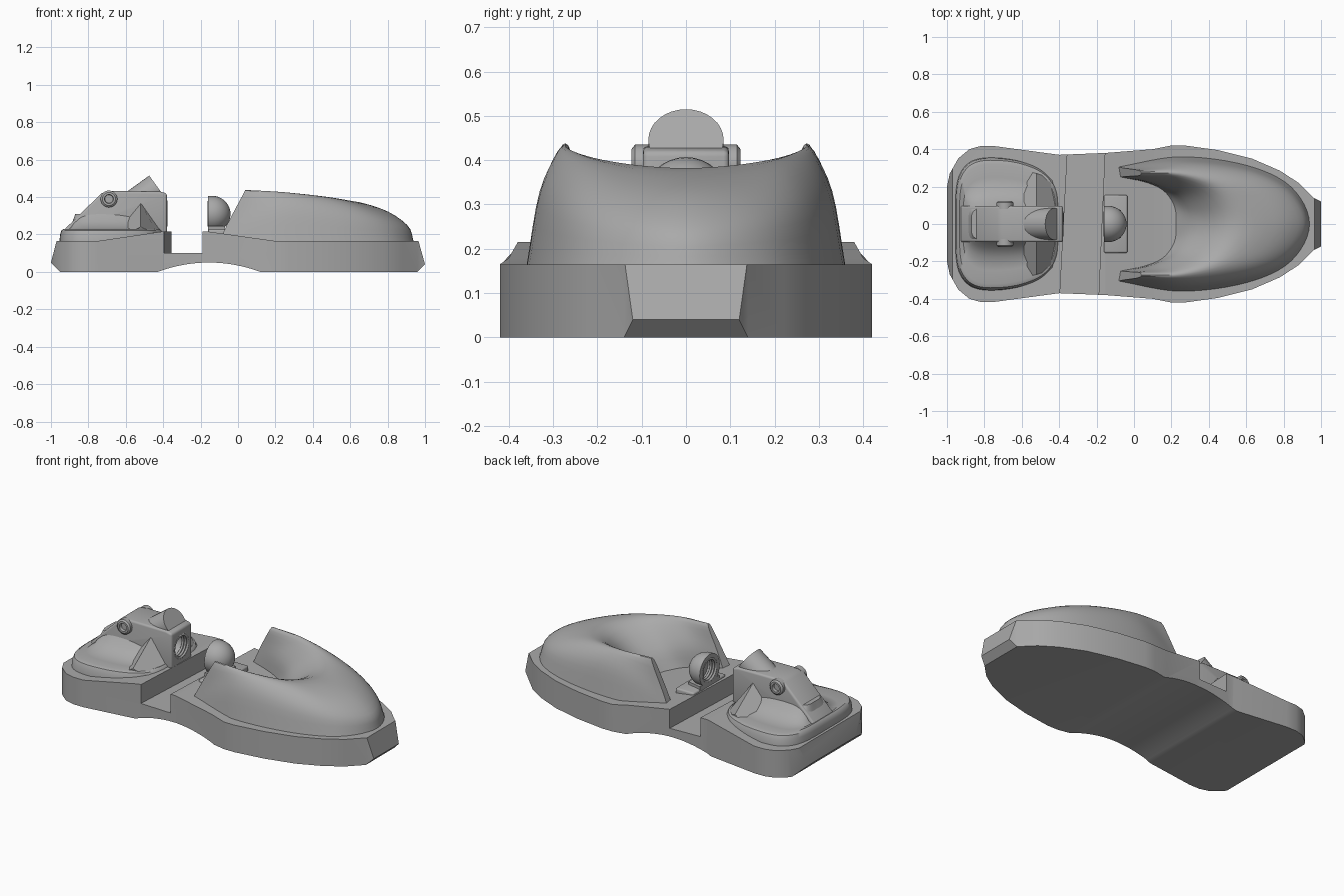
import bpy, bmesh, math
from mathutils import Vector, Matrix

if "Cube" in bpy.data.objects:
    bpy.data.objects.remove(bpy.data.objects["Cube"], do_unlink=True)

grey = bpy.data.materials.new("plain grey")
grey.use_nodes = True
grey.diffuse_color = (0.4, 0.4, 0.4, 1)
grey.node_tree.nodes["Principled BSDF"].inputs["Base Color"].default_value = (0.4, 0.4, 0.4, 1)


def finish(bm, name):
    bmesh.ops.recalc_face_normals(bm, faces=bm.faces)
    me = bpy.data.meshes.new(name)
    bm.to_mesh(me)
    bm.free()
    me.materials.append(grey)
    ob = bpy.data.objects.new(name, me)
    bpy.context.collection.objects.link(ob)
    return ob


def activate(ob):
    bpy.ops.object.select_all(action='DESELECT')
    ob.select_set(True)
    bpy.context.view_layer.objects.active = ob


def smooth(ob, angle=35):
    activate(ob)
    bpy.ops.object.shade_smooth_by_angle(angle=math.radians(angle))


def boolean(ob, tool, operation):
    mod = ob.modifiers.new("cut", 'BOOLEAN')
    mod.operation, mod.solver, mod.object = operation, 'EXACT', tool
    activate(ob)
    bpy.ops.object.modifier_apply(modifier=mod.name)
    bpy.data.objects.remove(tool, do_unlink=True)


def bevel(ob, width, segments=3):
    mod = ob.modifiers.new("bevel", 'BEVEL')
    mod.width, mod.segments, mod.limit_method = width, segments, 'ANGLE'
    activate(ob)
    bpy.ops.object.modifier_apply(modifier=mod.name)


def loft(name, rings, closed=True, caps=True):
    """Skin a list of equally long point rings."""
    bm = bmesh.new()
    rows = [[bm.verts.new(p) for p in r] for r in rings]
    n = len(rows[0])
    for a, b in zip(rows, rows[1:]):
        for i in range(n if closed else n - 1):
            j = (i + 1) % n
            bm.faces.new((a[i], a[j], b[j], b[i]))
    if caps and closed:
        bm.faces.new(rows[0])
        bm.faces.new(rows[-1])
    elif caps:
        bm.faces.new([r[0] for r in rows])
        bm.faces.new([r[-1] for r in rows])
    return finish(bm, name)


def prism_y(name, pts, half):
    return loft(name, [[(x, s * half, z) for x, z in pts] for s in (-1, 1)])


def prism_z(name, pts, lo, hi):
    return loft(name, [[(x, y, z) for x, y in pts] for z in (lo, hi)])


def turned(name, profile, origin, axis, sides=32):
    """Lathe (distance, radius) pairs around an axis."""
    rot = Vector(axis).to_track_quat('Z', 'Y').to_matrix().to_4x4()
    m = Matrix.Translation(origin) @ rot
    angles = [2 * math.pi * i / sides for i in range(sides)]
    return loft(name, [[m @ Vector((r * math.cos(a), r * math.sin(a), d)) for a in angles]
                       for d, r in profile])


def spline(pts, steps):
    """Catmull-Rom curve through points."""
    p = [Vector(q) for q in pts]
    p = [2 * p[0] - p[1]] + p + [2 * p[-1] - p[-2]]
    out = []
    for i in range(1, len(p) - 2):
        a, b, c, d = p[i - 1:i + 3]
        for k in range(steps):
            t = k / steps
            out.append(0.5 * (2 * b + (c - a) * t + (2 * a - 5 * b + 4 * c - d) * t ** 2
                              + (3 * b - a - 3 * c + d) * t ** 3))
    return out + [p[-2]]


def mirrored(half):
    """Close a half curve that ends on the centre line."""
    full = spline(half + [(q[0], -q[1], *q[2:]) for q in half[-2::-1]], 6)
    return full


# Base: side profile crossed with the plan outline, then the slanted slot
arch = [(-0.155 + 0.275 * u / 10, 0.05 * (1 - (u / 10) ** 2)) for u in range(-10, 11)]
side = [(-0.95, 0)] + arch + [(0.96, 0), (1, 0.04), (0.965, 0.165), (0.2, 0.165),
        (-0.155, 0.215), (-0.41, 0.215), (-0.75, 0.165), (-0.97, 0.165), (-1, 0.05)]
base = prism_y("base", side, 0.6)
plan = [(-1, 0.2), (-0.985, 0.27), (-0.94, 0.35), (-0.88, 0.4), (-0.82, 0.417), (-0.75, 0.417),
        (-0.4, 0.37), (-0.15, 0.38), (0.1, 0.4), (0.2, 0.42), (0.27, 0.42), (0.45, 0.395),
        (0.63, 0.35), (0.78, 0.285), (0.88, 0.22), (0.96, 0.14), (1, 0.12)]
plan += [(x, -y) for x, y in reversed(plan)]
boolean(base, prism_z("plan_tool", plan, -0.1, 0.5), 'INTERSECT')
slot = [(-0.397, -0.4), (-0.19, -0.4), (-0.155, 0.4), (-0.355, 0.4)]
boolean(base, prism_z("slot_tool", slot, 0.1, 0.5), 'DIFFERENCE')
smooth(base, 25)

# Horseshoe shell: outer wall, rim and inner scoop
shell_curves = [
    [(-0.1, 0.31, 0.16), (0.25, 0.36, 0.16), (0.6, 0.315, 0.16), (0.84, 0.2, 0.16), (0.94, 0, 0.16)],
    [(-0.06, 0.3, 0.25), (0.25, 0.33, 0.33), (0.6, 0.28, 0.3), (0.81, 0.17, 0.27), (0.905, 0, 0.25)],
    [(0.03, 0.285, 0.42), (0.25, 0.285, 0.418), (0.52, 0.23, 0.385), (0.69, 0.13, 0.352), (0.76, 0, 0.34)],
    [(0.03, 0.26, 0.42), (0.22, 0.25, 0.41), (0.4, 0.19, 0.395), (0.5, 0.1, 0.385), (0.53, 0, 0.38)],
    [(-0.03, 0.255, 0.3), (0.12, 0.22, 0.3), (0.25, 0.16, 0.28), (0.32, 0.08, 0.27), (0.34, 0, 0.265)],
    [(-0.09, 0.25, 0.16), (0.05, 0.225, 0.16), (0.15, 0.18, 0.16), (0.21, 0.1, 0.16), (0.22, 0, 0.16)],
]
rows = [mirrored(c) for c in shell_curves]
columns = [spline(col, 4) for col in zip(*rows)]
shell = loft("horseshoe_shell", list(zip(*columns)), closed=False)
smooth(shell, 40)

# Socket post facing the slot, on its small plate
plate = prism_z("post_plate", [(-0.16, -0.155), (-0.035, -0.155), (-0.035, 0.155), (-0.16, 0.155)],
                0.16, 0.228)
bevel(plate, 0.01)
smooth(plate)
dome = [(0, 0.097), (0.02, 0.097)] + [
    (0.02 + 0.1 * math.sin(a), 0.097 * math.cos(a)) for a in [0.18 * i for i in range(1, 9)]]
post = turned("socket_post", dome, (-0.16, 0, 0.31), (1, 0, 0))
boolean(post, turned("bore_tool", [(-0.05, 0.07), (0.06, 0.07)], (-0.16, 0, 0.31), (1, 0, 0)),
        'DIFFERENCE')
smooth(post)
neck = prism_z("post_neck", [(-0.16, -0.095), (-0.07, -0.075), (-0.07, 0.075), (-0.16, 0.095)], 0.2, 0.245)
smooth(neck)

# Head pad with a dished top
half_pad = [(-0.4, 0), (-0.405, 0.17), (-0.47, 0.275), (-0.6, 0.335), (-0.75, 0.355),
            (-0.86, 0.34), (-0.925, 0.28), (-0.952, 0.18), (-0.955, 0)]
pad_plan = mirrored(half_pad)[:-1]
levels = [(1, 1, 0.16), (0.985, 0.99, 0.2), (0.96, 0.96, 0.222), (0.92, 0.9, 0.23),
          (0.85, 0.7, 0.222), (0.8, 0.5, 0.235), (0.75, 0.36, 0.27), (0.7, 0.27, 0.31)]
pad = loft("head_pad", [[(-0.67 + (x + 0.67) * sx, y * sy, z) for x, y in pad_plan]
                        for sx, sy, z in levels])
smooth(pad, 40)

# Central head block with the long ramp and bored face
block = prism_y("head_block", [(-0.94, 0.18), (-0.93, 0.225), (-0.73, 0.42), (-0.7, 0.432),
                               (-0.42, 0.43), (-0.38, 0.42), (-0.38, 0.18)], 0.097)
bevel(block, 0.012)
boolean(block, turned("bore_tool", [(-0.1, 0.07), (0.05, 0.07)], (-0.38, 0, 0.31), (1, 0, 0)),
        'DIFFERENCE')
smooth(block)

# Thread rings in both bores
for label, start, step in (("head", -0.385, -1), ("post", -0.155, 1)):
    for i in range(3):
        bpy.ops.mesh.primitive_torus_add(
            major_radius=0.067, minor_radius=0.007, major_segments=32, minor_segments=8,
            location=(start + step * 0.017 * i, 0, 0.31), rotation=(0, math.pi / 2, 0))
        ring = bpy.context.object
        ring.name = label + "_thread_ring"
        ring.data.materials.append(grey)
        smooth(ring, 80)

# Side buttresses and cross-bolt bosses
for s, label in ((1, "back"), (-1, "front")):
    wide = [(-0.66, s * 0.09, 0.2), (-0.52, s * 0.09, 0.37), (-0.4, s * 0.09, 0.2)]
    tip = [(-0.6, s * 0.29, 0.2), (-0.52, s * 0.27, 0.24), (-0.43, s * 0.24, 0.2)]
    smooth(loft(label + "_buttress", [wide, tip]))
    boss = turned(label + "_bolt_boss",
                  [(0, 0.045), (0.035, 0.045), (0.043, 0.035), (0.043, 0.024), (0.025, 0.022)],
                  (-0.69, s * 0.08, 0.39), (0, s, 0), 24)
    smooth(boss)

# Tilted round plug on top of the head
smooth(turned("top_plug", [(-0.24, 0.085), (0, 0.085)], (-0.425, 0, 0.446), (0.81, 0, 0.585)))
